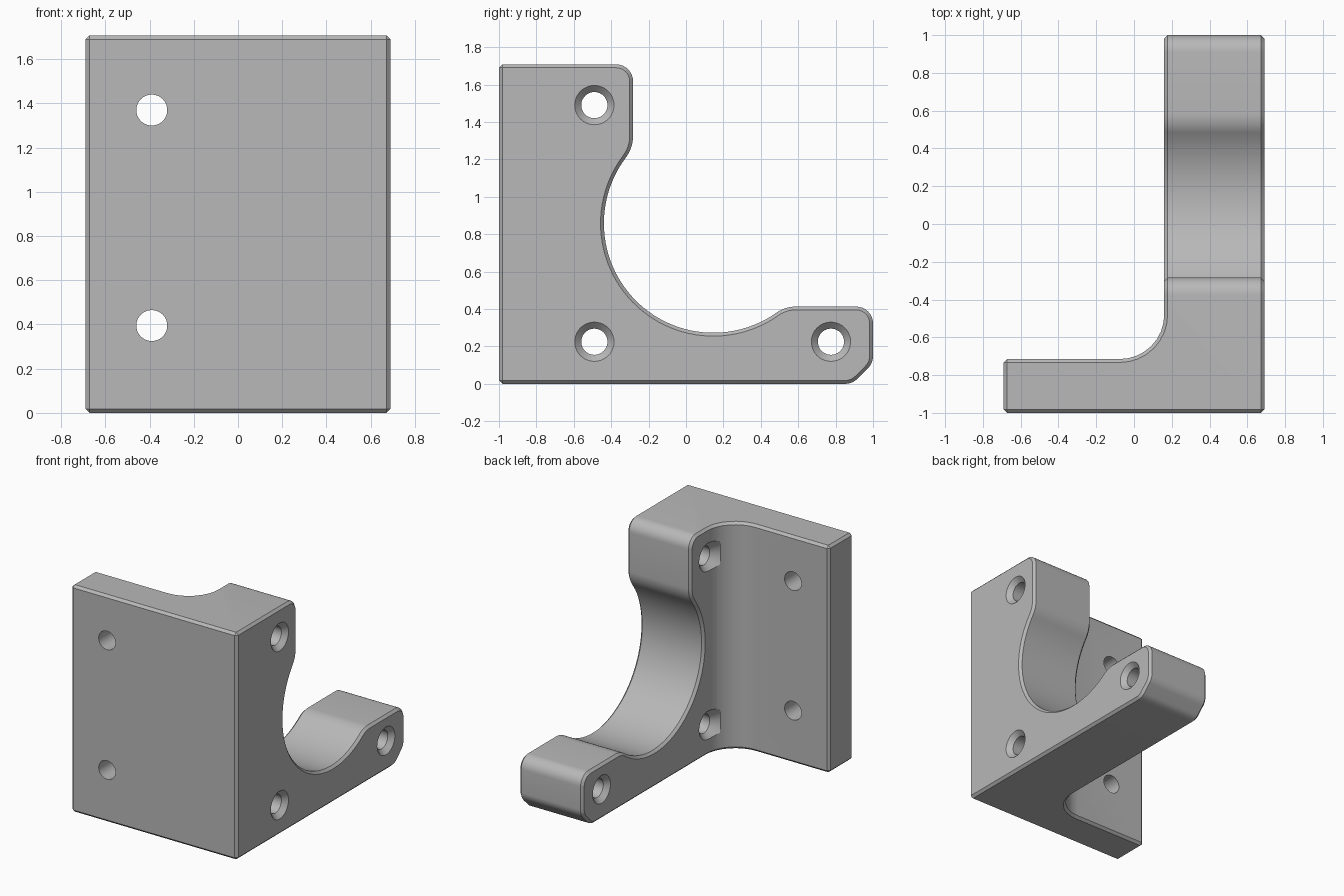
import bpy, bmesh
from math import cos, sin, radians, pi
from mathutils import Vector, Matrix

if "Cube" in bpy.data.objects:
    bpy.data.objects.remove(bpy.data.objects["Cube"])

grey = bpy.data.materials.new("plain grey")
grey.use_nodes = True
grey.diffuse_color = (0.48, 0.48, 0.48, 1)
grey.node_tree.nodes["Principled BSDF"].inputs["Base Color"].default_value = (0.48, 0.48, 0.48, 1)


def corner(a, b, c, cut, steps=8):
    """Tangent arc replacing corner b, starting at distance cut from it."""
    a, b, c = Vector(a), Vector(b), Vector(c)
    u, v = (a - b).normalized(), (c - b).normalized()
    half = u.angle(v) / 2
    radius = cut * math_tan(half)
    centre = b + (u + v).normalized() * (cut / cos(half))
    p, q = b + u * cut - centre, b + v * cut - centre
    return [tuple(centre + p.slerp(q, i / steps).normalized() * radius) for i in range(steps + 1)]


def math_tan(t):
    return sin(t) / cos(t)


def rounded(points):
    """Outline from (x, y, cut) points; a cut of 0 keeps the point."""
    out = []
    for i, (x, y, cut) in enumerate(points):
        before, after = points[i - 1][:2], points[(i + 1) % len(points)][:2]
        out += corner(before, (x, y), after, cut) if cut else [(x, y)]
    return out


def make_object(name, bm):
    bmesh.ops.recalc_face_normals(bm, faces=bm.faces)
    mesh = bpy.data.meshes.new(name)
    bm.to_mesh(mesh)
    bm.free()
    mesh.materials.append(grey)
    obj = bpy.data.objects.new(name, mesh)
    bpy.context.collection.objects.link(obj)
    return obj


def prism(name, outline, place, low, high):
    bm = bmesh.new()
    face = bm.faces.new([bm.verts.new(place(u, v, low)) for u, v in outline])
    new = bmesh.ops.extrude_face_region(bm, geom=[face])["geom"]
    move = Vector(place(0, 0, high)) - Vector(place(0, 0, low))
    bmesh.ops.translate(bm, vec=move, verts=[g for g in new if isinstance(g, bmesh.types.BMVert)])
    return make_object(name, bm)


def round_cutter(name, rings, axis, origin):
    """Turned solid from (radius, distance) rings along the x or y axis."""
    bm = bmesh.new()
    n = 40
    loops = []
    for r, d in rings:
        loop = []
        for i in range(n):
            p, q = r * cos(2 * pi * i / n), r * sin(2 * pi * i / n)
            offset = Vector((d, p, q) if axis == "x" else (p, d, q))
            loop.append(bm.verts.new(Vector(origin) + offset))
        loops.append(loop)
    for a, b in zip(loops, loops[1:]):
        for i in range(n):
            j = (i + 1) % n
            bm.faces.new((a[i], a[j], b[j], b[i]))
    bm.faces.new(loops[0])
    bm.faces.new(loops[-1])
    return make_object(name, bm)


def boolean(target, cutter, operation):
    mod = target.modifiers.new(cutter.name, "BOOLEAN")
    mod.object, mod.operation, mod.solver = cutter, operation, "EXACT"
    cutter.hide_render = True
    cutter.hide_set(True)


def apply_modifiers(obj):
    graph = bpy.context.evaluated_depsgraph_get()
    mesh = bpy.data.meshes.new_from_object(obj.evaluated_get(graph))
    obj.modifiers.clear()
    obj.data = mesh


# L-shaped plan: mounting plate and side arm joined by a concave fillet
plan = rounded([(-0.69, -1.2, 0), (0.69, -1.2, 0), (0.69, 1.2, 0), (0.16, 1.2, 0),
                (0.16, -0.715, 0.235), (-0.69, -0.715, 0)])
bracket = prism("bracket", plan, lambda u, v, w: (u, v, w), -0.5, 2.2)

# Side outline with the round motor recess
cy, cz, r = 0.146, 0.858, 0.585
arc = [(cy + r * cos(radians(t)), cz + r * sin(radians(t)), 0)
       for t in [305 - 162 * i / 48 for i in range(49)]]
side = rounded([(-1, 0, 0), (0.89, 0, 0.04), (1, 0.11, 0.04), (1, 0.413, 0.09),
                (0.53, 0.413, 0.055)] + arc +
               [(-0.283, 1.265, 0.06), (-0.283, 1.708, 0.09), (-1, 1.708, 0)])
side_form = prism("side_form", side, lambda u, v, w: (w, u, v), -1, 1)
boolean(bracket, side_form, "INTERSECT")
apply_modifiers(bracket)

# Chamfer every sharp edge
bevel = bracket.modifiers.new("chamfer", "BEVEL")
bevel.width, bevel.segments = 0.018, 1
bevel.limit_method, bevel.angle_limit = "ANGLE", radians(35)
apply_modifiers(bracket)

# Plain holes in the plate, countersunk holes in the arm
cutters = [side_form]
for z in (0.395, 1.37):
    cutters.append(round_cutter("plate_hole", [(0.07, -1.3), (0.07, -0.4)], "y", (-0.39, 0, z)))
sunk = [(0.135, 0.13), (0.105, 0.16), (0.07, 0.195), (0.07, 0.655), (0.105, 0.69), (0.135, 0.72)]
for y, z in ((-0.49, 1.49), (-0.49, 0.225), (0.775, 0.225)):
    cutters.append(round_cutter("arm_hole", sunk, "x", (0, y, z)))
for cutter in cutters[1:]:
    boolean(bracket, cutter, "DIFFERENCE")
apply_modifiers(bracket)
for cutter in cutters:
    bpy.data.objects.remove(cutter)

bpy.ops.object.select_all(action="DESELECT")
bracket.select_set(True)
bpy.context.view_layer.objects.active = bracket
bpy.ops.object.shade_smooth_by_angle(angle=radians(25))
